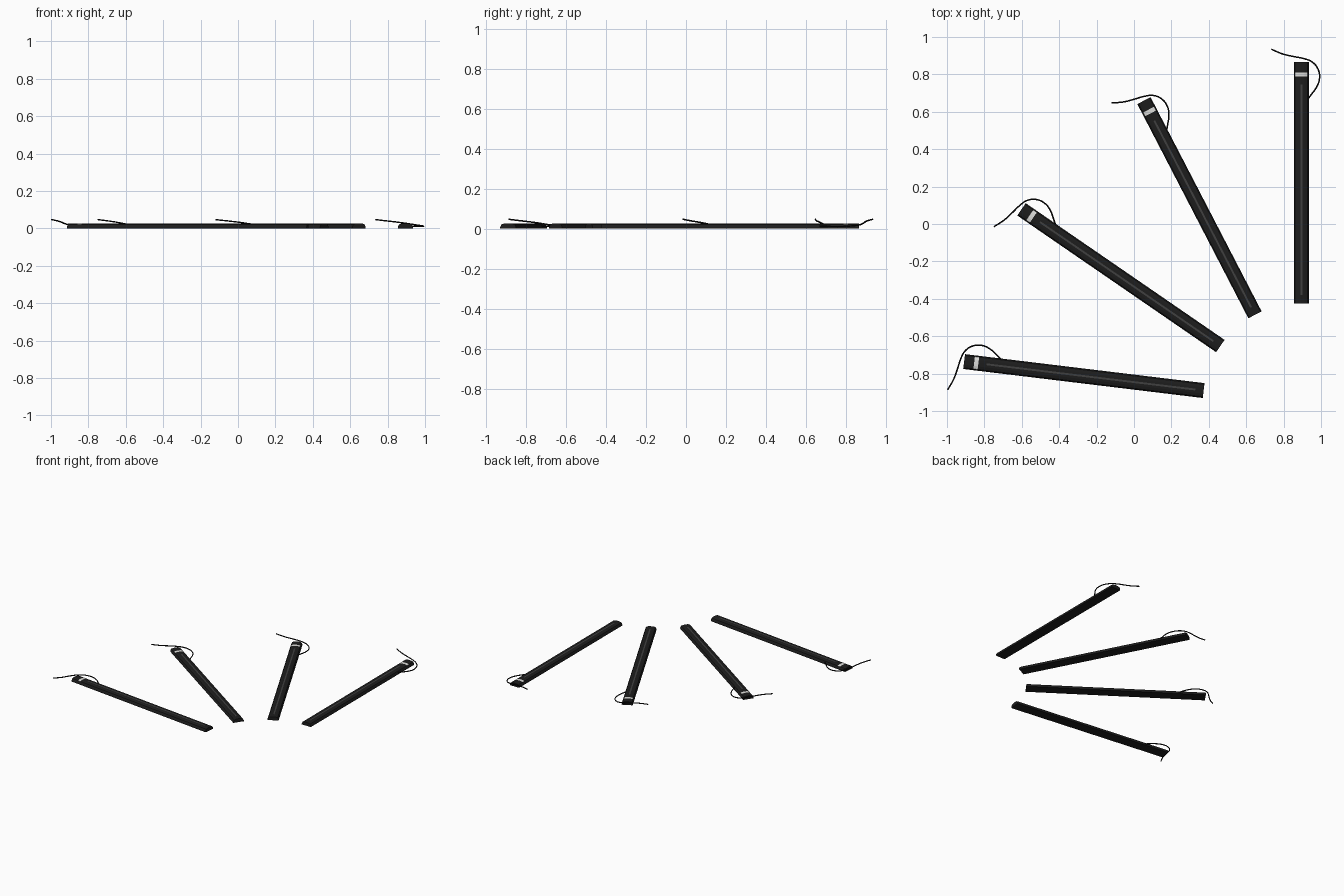
import bpy, bmesh, math
from mathutils import Matrix, Vector

if "Cube" in bpy.data.objects:
    bpy.data.objects.remove(bpy.data.objects["Cube"])


def material(name, rgb):
    m = bpy.data.materials.new(name)
    m.diffuse_color = (*rgb, 1)
    m.use_nodes = True
    m.node_tree.nodes["Principled BSDF"].inputs["Base Color"].default_value = m.diffuse_color
    return m


BLACK = material("black casing", (0.012, 0.012, 0.012))
GREY = material("grey centre line", (0.05, 0.05, 0.05))
WHITE = material("white band", (0.72, 0.72, 0.70))
CABLE = material("black cable", (0.004, 0.004, 0.004))

# Bar cross-section, right half mirrored to the left (x, z)
HALF = [(0.005, 0.027), (0.017, 0.0265), (0.033, 0.022), (0.04, 0.008), (0.04, 0.0)]
PROFILE = [(-x, z) for x, z in reversed(HALF)] + HALF
# Lengthwise cuts: tail, line start, line end, band start, band end, head
STATIONS = [-0.645, -0.60, 0.525, 0.568, 0.591, 0.645]


def make_bar(i, place):
    bm = bmesh.new()
    rings = [[bm.verts.new((x, y, z)) for x, z in PROFILE] for y in STATIONS]
    n = len(PROFILE)
    for a, b in zip(rings, rings[1:]):
        for k in range(n):
            bm.faces.new((a[k], a[(k + 1) % n], b[(k + 1) % n], b[k]))
    bm.faces.new(rings[0])
    bm.faces.new(rings[-1])
    bmesh.ops.recalc_face_normals(bm, faces=bm.faces)
    # Centre line and white band are coloured by position on the top
    for f in bm.faces:
        c = f.calc_center_median()
        if c.z > 0.02 and abs(f.normal.y) < 0.5:
            if 0.568 < c.y < 0.591 and abs(c.x) < 0.033:
                f.material_index = 2
            elif -0.60 < c.y < 0.525 and abs(c.x) < 0.004:
                f.material_index = 1
    me = bpy.data.meshes.new(f"bar_{i}")
    bm.to_mesh(me)
    bm.free()
    for m in (BLACK, GREY, WHITE):
        me.materials.append(m)
    ob = bpy.data.objects.new(f"bar_{i}", me)
    bpy.context.collection.objects.link(ob)
    ob.matrix_world = place


# Cable path in the bar's own frame
PATH = [(0.036, 0.45, 0.012), (0.055, 0.475, 0.012), (0.083, 0.515, 0.011),
        (0.097, 0.56, 0.011), (0.088, 0.61, 0.014), (0.055, 0.648, 0.019),
        (0.01, 0.665, 0.026), (-0.04, 0.675, 0.033), (-0.10, 0.689, 0.04),
        (-0.16, 0.714, 0.047)]


def make_cable(i, place):
    cu = bpy.data.curves.new(f"cable_{i}", 'CURVE')
    cu.dimensions = '3D'
    cu.bevel_depth = 0.004
    cu.bevel_resolution = 1
    cu.resolution_u = 5
    cu.use_fill_caps = True
    sp = cu.splines.new('BEZIER')
    sp.bezier_points.add(len(PATH) - 1)
    for p, co in zip(sp.bezier_points, PATH):
        p.co = Vector(co)
        p.handle_left_type = p.handle_right_type = 'AUTO'
    cu.materials.append(CABLE)
    ob = bpy.data.objects.new(f"cable_{i}", cu)
    bpy.context.collection.objects.link(ob)
    ob.matrix_world = place


# Four copies fanned out: centre x, centre y, turn in degrees
for i, (x, y, turn) in enumerate([(0.895, 0.22, 0), (0.35, 0.087, 27.4),
                                  (-0.07, -0.287, 55.5), (-0.268, -0.813, 83.1)], 1):
    place = Matrix.Translation((x, y, 0)) @ Matrix.Rotation(math.radians(turn), 4, 'Z')
    make_bar(i, place)
    make_cable(i, place)
